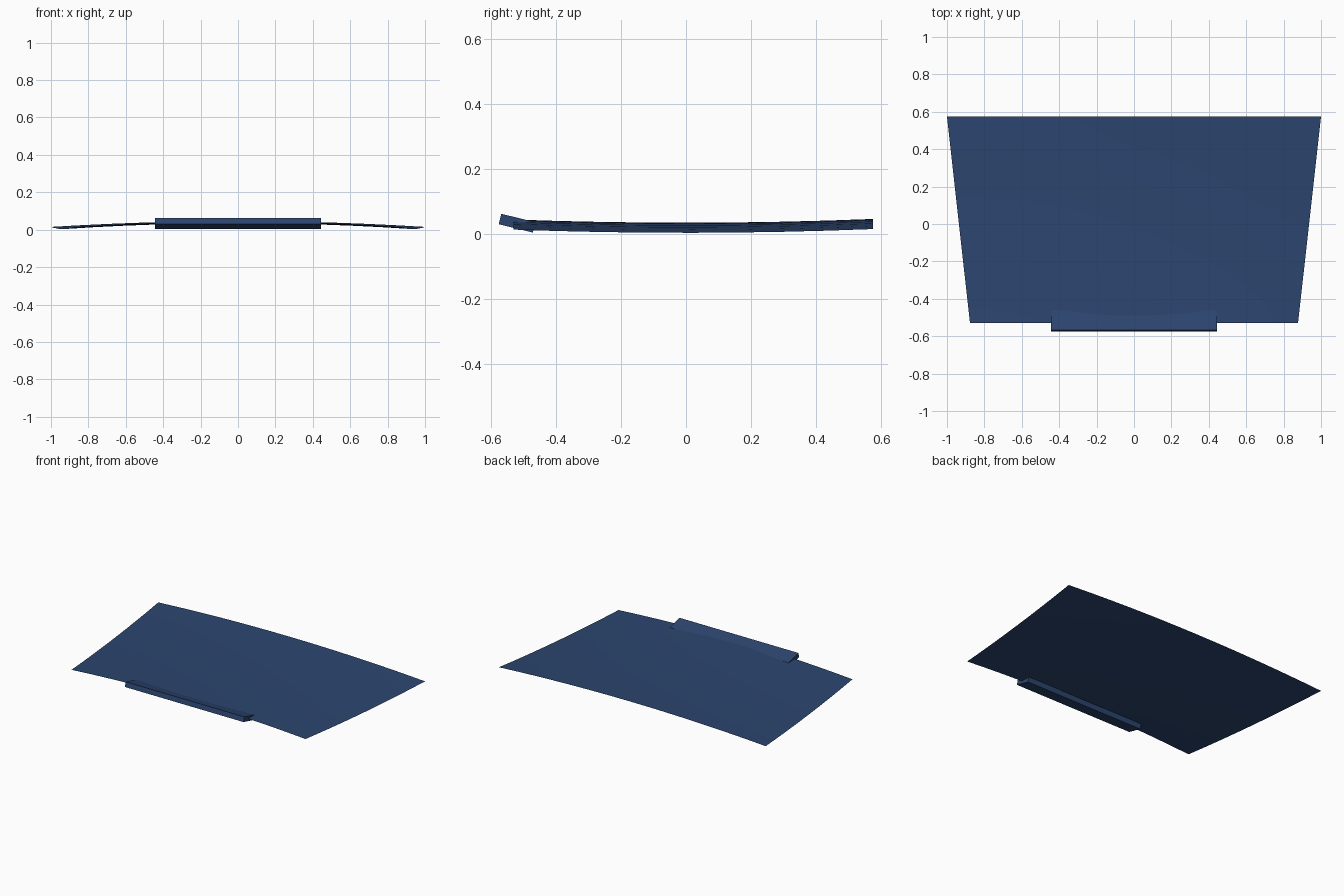
import bpy, bmesh
from mathutils import Matrix

if "Cube" in bpy.data.objects:
    bpy.data.objects.remove(bpy.data.objects["Cube"])

mat = bpy.data.materials.new("dark_blue")
mat.diffuse_color = (0.025, 0.06, 0.16, 1)
mat.use_nodes = True
mat.node_tree.nodes["Principled BSDF"].inputs["Base Color"].default_value = mat.diffuse_color


def add_object(name, bm):
    mesh = bpy.data.meshes.new(name)
    bm.to_mesh(mesh)
    bm.free()
    obj = bpy.data.objects.new(name, mesh)
    obj.data.materials.append(mat)
    bpy.context.collection.objects.link(obj)
    return obj


# Bonnet panel: thin tapered sheet, crowned across and slightly dished lengthwise
bm = bmesh.new()
bmesh.ops.create_grid(bm, x_segments=12, y_segments=8, size=1)
y_front, y_back = -0.53, 0.575
for v in bm.verts:
    u, t = v.co.x, (v.co.y + 1) / 2
    y = y_front + (y_back - y_front) * t
    half_width = 0.877 + (1.0 - 0.877) * t
    z = 0.0035 + 0.0115 * (y / y_back) ** 2 + 0.031 * (1 - u * u)
    v.co = (u * half_width, y, z)
panel = add_object("bonnet_panel", bm)
for p in panel.data.polygons:
    p.use_smooth = True

# Front lip: slim box tilted upward at the front edge
bm = bmesh.new()
bmesh.ops.create_cube(bm, size=1)
bmesh.ops.scale(bm, vec=(0.89, 0.108, 0.033), verts=bm.verts)
bmesh.ops.rotate(bm, cent=(0, 0, 0), matrix=Matrix.Rotation(-0.24, 3, 'X'), verts=bm.verts)
bmesh.ops.translate(bm, vec=(0, -0.519, 0.033), verts=bm.verts)
add_object("front_lip", bm)
